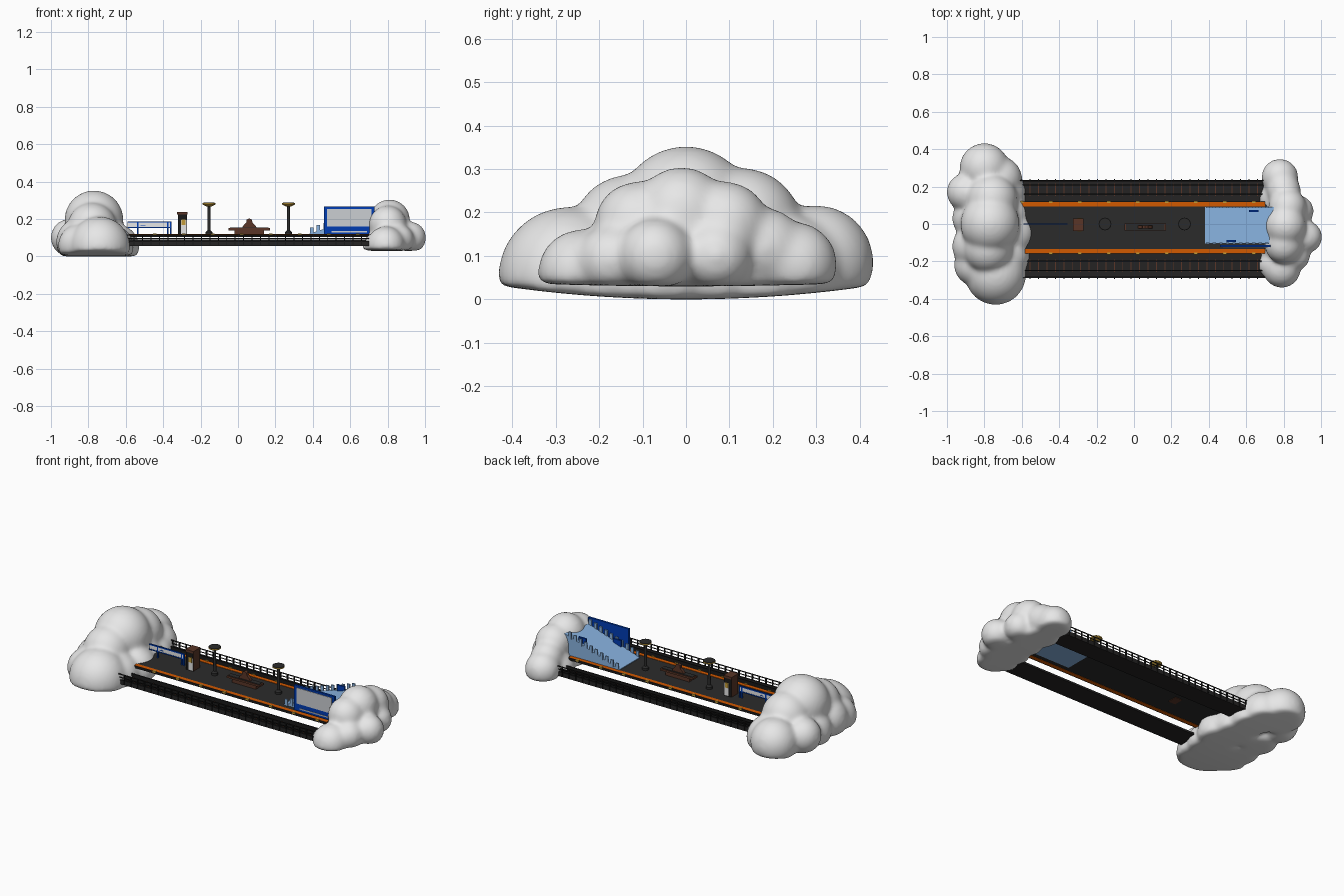
import bpy, bmesh, math
from mathutils import Matrix, Vector

default = bpy.data.objects.get("Cube")
if default:
    bpy.data.objects.remove(default, do_unlink=True)


def material(name, *rgb):
    mat = bpy.data.materials.new(name)
    mat.use_nodes = True
    mat.diffuse_color = (*rgb, 1)
    mat.node_tree.nodes["Principled BSDF"].inputs["Base Color"].default_value = (*rgb, 1)
    return mat


cloud_white = material("cloud white", .8, .8, .8)
charcoal = material("charcoal", .024, .024, .024)
track_grey = material("track grey", .018, .017, .017)
track_black = material("track black", .01, .01, .01)
orange = material("safety orange", .65, .1, .0)
gold = material("gold", .55, .33, .04)
brown = material("rust brown", .1, .036, .02)
deep_blue = material("deep blue", .0, .045, .45)
light_blue = material("light blue", .25, .45, .75)
panel_grey = material("panel grey", .6, .62, .65)


def finish(name, bm, mat, smooth=False):
    bmesh.ops.recalc_face_normals(bm, faces=bm.faces)
    mesh = bpy.data.meshes.new(name)
    bm.to_mesh(mesh)
    bm.free()
    mesh.materials.append(mat)
    obj = bpy.data.objects.new(name, mesh)
    bpy.context.collection.objects.link(obj)
    if smooth:
        bpy.ops.object.select_all(action='DESELECT')
        obj.select_set(True)
        bpy.context.view_layer.objects.active = obj
        bpy.ops.object.shade_smooth_by_angle()
    return obj


def add_box(bm, x, y, z):
    """Box from (low, high) ranges on each axis."""
    size = [b - a for a, b in (x, y, z)]
    centre = [(a + b) / 2 for a, b in (x, y, z)]
    matrix = Matrix.Translation(centre) @ Matrix.Diagonal((*size, 1))
    bmesh.ops.create_cube(bm, size=1, matrix=matrix)


def boxes(name, mat, *ranges):
    bm = bmesh.new()
    for x, y, z in ranges:
        add_box(bm, x, y, z)
    return finish(name, bm, mat)


def around(centre, half):
    return centre - half, centre + half


def spaced(start, end, step):
    return [start + i * step for i in range(int((end - start) / step) + 1)]


def turned(name, mat, x, y, profile, sides=20):
    """Spin a (radius, height) profile around a vertical axis."""
    bm = bmesh.new()
    verts = [bm.verts.new((x + r, y, z)) for r, z in profile]
    edges = [bm.edges.new(pair) for pair in zip(verts, verts[1:])]
    bmesh.ops.spin(bm, geom=verts + edges, cent=(x, y, 0), axis=(0, 0, 1),
                   angle=math.tau, steps=sides)
    bmesh.ops.remove_doubles(bm, verts=bm.verts, dist=.0002)
    return finish(name, bm, mat, True)


def slab(name, mat, outline, y):
    """Push an (x, z) outline through a y range."""
    bm = bmesh.new()
    face = bm.faces.new([bm.verts.new((px, y[0], pz)) for px, pz in outline])
    lift = bmesh.ops.extrude_face_region(bm, geom=[face])
    bmesh.ops.translate(bm, vec=Vector((0, y[1] - y[0], 0)),
                        verts=[g for g in lift["geom"] if isinstance(g, bmesh.types.BMVert)])
    return finish(name, bm, mat)


def cloud(name, base, curve, lobes):
    """Fused spheres with a nearly flat underside."""
    bm = bmesh.new()
    for x, y, z, r in lobes:
        made = bmesh.ops.create_icosphere(bm, subdivisions=4, radius=r * 1.02,
                                          matrix=Matrix.Translation((x, y, z)))
        for v in made["verts"]:
            v.co.z = max(v.co.z, base + curve * v.co.y ** 2)
    obj = finish(name, bm, cloud_white)
    remesh = obj.modifiers.new("fuse", 'REMESH')
    remesh.mode = 'VOXEL'
    remesh.voxel_size = .01
    remesh.use_smooth_shade = True
    soften = obj.modifiers.new("soften", 'SMOOTH')
    soften.factor = .5
    soften.iterations = 25


# Clouds holding up both ends
cloud("right_cloud", 0, .17, [
    (-.77, 0, .195, .155), (-.76, .13, .165, .135), (-.8, .3, .085, .13),
    (-.9, .17, .1, .1), (-.85, -.12, .08, .12), (-.74, -.27, .05, .16),
    (-.65, -.05, .05, .12), (-.69, .17, .05, .11), (-.78, -.13, .155, .13),
    (-.85, -.22, .06, .11), (-.68, .05, .05, .12), (-.72, .24, .07, .12),
    (-.86, .03, .07, .11), (-.68, -.17, .05, .12)])
cloud("left_cloud", .03, .05, [
    (.81, -.01, .195, .108), (.8, -.11, .17, .1), (.82, .09, .17, .1),
    (.78, .25, .08, .097), (.79, -.24, .06, .1), (.74, -.22, .05, .075),
    (.92, -.07, .1, .085), (.88, .07, .1, .08), (.86, -.17, .09, .08),
    (.8, .18, .12, .09), (.78, 0, .045, .1), (.77, .13, .045, .1), (.77, -.12, .045, .1)])

# Platform deck with orange edges, dark kerbs and small gold markers
track_length = (-.62, .7)
front_edge, back_edge = -.145, .105
boxes("platform_deck", charcoal, ((-.64, .75), (front_edge, back_edge), (.107, .117)))
boxes("platform_edges", orange,
      *[(track_length, around(y, .012), (.105, .119)) for y in (front_edge, back_edge)])
boxes("platform_kerbs", track_black,
      *[(track_length, around(y, .0015), (.104, .1185))
        for y in (front_edge - .0125, back_edge + .0125)])
boxes("edge_markers", gold,
      *[(around(x, .01), around(y, .005), (.112, .122))
        for x in spaced(-.6, .7, .155) for y in (front_edge - .013, back_edge + .013)])

# Tracks: bed, rails, sleepers and a thin outer guard rail on each side
for side, inner, outer in (("front", front_edge, -.29), ("back", back_edge, .235)):
    sign = 1 if outer > inner else -1

    def across(a, b):
        return tuple(sorted((inner + sign * a, inner + sign * b)))

    width = abs(outer - inner)
    boxes(side + "_track_bed", track_grey,
          (track_length, across(.013, width), (.056, .068)),
          (track_length, across(width - .008, width), (.068, .082)))
    boxes(side + "_rails", track_black,
          *[(track_length, across(d, d + .007), (.068, .09)) for d in (.05, .1)])
    boxes(side + "_sleepers", brown,
          *[(around(x, .0025), across(.045, .112), (.066, .071))
            for x in spaced(-.6, .68, .045)])
    boxes(side + "_guard_rail", track_black,
          (track_length, across(width - .004, width), (.112, .117)),
          (track_length, across(width - .004, width), (.094, .098)),
          *[(around(x, .0025), across(width - .004, width + .005), (.06, .113))
            for x in spaced(-.6, .68, .045)])

# Lamps with broad flat shades
for number, x in enumerate((-.155, .27)):
    name = "lamp_%d" % (number + 1)
    turned(name + "_post", charcoal, x, 0,
           [(0, .117), (.018, .117), (.018, .13), (.009, .14), (.007, .272), (0, .272)])
    turned(name + "_shade", gold, x, 0, [(0, .264), (.012, .267), (.034, .277), (.034, .285), (0, .285)])
    turned(name + "_cap", charcoal, x, 0, [(0, .285), (.034, .285), (.032, .287), (0, .288)])

# Kiosk with a poster on the front and back
kiosk_x, kiosk_y = (-.322, -.274), (-.034, .026)
boxes("kiosk_body", brown, (kiosk_x, kiosk_y, (.104, .225)))
boxes("kiosk_roof", brown, ((-.325, -.271), (-.037, .029), (.225, .238)))
for side, wall, out in (("front", kiosk_y[0], -1), ("back", kiosk_y[1], 1)):
    boxes("kiosk_%s_panel" % side, track_black,
          (kiosk_x, around(wall + out * .001, .001), (.118, .225)))
    boxes("kiosk_%s_poster" % side, cloud_white,
          ((-.305, -.275), around(wall + out * .0025, .001), (.12, .195)))
    boxes("kiosk_%s_picture" % side, gold,
          ((-.303, -.282), around(wall + out * .004, .001), (.168, .198)))

# Bench around a central peaked backrest
bench_y = -.016
boxes("bench_seat", brown, ((-.05, .17), around(bench_y, .02), (.14, .151)),
      ((-.02, .14), around(bench_y, .013), (.117, .14)))
boxes("bench_cushion", charcoal, ((-.042, .162), around(bench_y, .015), (.151, .154)))
slab("bench_backrest", brown,
     [(.02, .152), (.1, .152), (.092, .167), (.078, .18), (.074, .196),
      (.06, .204), (.046, .196), (.044, .18), (.03, .167)], around(bench_y, .009))

# Low name board on two legs
boxes("name_board_panel", cloud_white, ((-.59, -.36), around(0, .002), (.158, .182)))
boxes("name_board_frame", deep_blue,
      ((-.59, -.355), around(0, .004), (.181, .188)),
      ((-.59, -.355), around(0, .004), (.152, .158)),
      ((-.52, -.495), around(0, .003), (.165, .169)),
      *[(around(x, .004), around(0, .004), (.117, .188)) for x in (-.535, -.375, -.359)])

# Ramp rising into the left cloud
ramp_x, ramp_y = (.38, .76), (-.103, .09)
slab("ramp", light_blue,
     [(ramp_x[0], .104), (ramp_x[1], .104), (ramp_x[1], .245), (ramp_x[0], .121)], ramp_y)


def ramp_height(x):
    return .121 + (x - ramp_x[0]) * .33


boxes("ramp_posts", light_blue,
      *[(around(x, .009), around(y, .004), (ramp_height(x) - .012, ramp_height(x) + .03))
        for x in spaced(.395, .745, .035) for y in ramp_y])
boxes("ramp_gates", deep_blue,
      *[(around(x, .026), around(y, .005), (ramp_height(x) - .02, ramp_height(x) + .03))
        for x, y in ((.52, -.09), (.64, .07))])

# Large billboard in front of the ramp
board_y = -.117
boxes("billboard", deep_blue, ((.46, .73), around(board_y, .006), (.117, .267)))
boxes("billboard_panel", panel_grey, ((.477, .713), around(board_y - .007, .002), (.16, .255)))
boxes("billboard_foot_panel", panel_grey, ((.5, .69), around(board_y - .007, .002), (.129, .135)))
